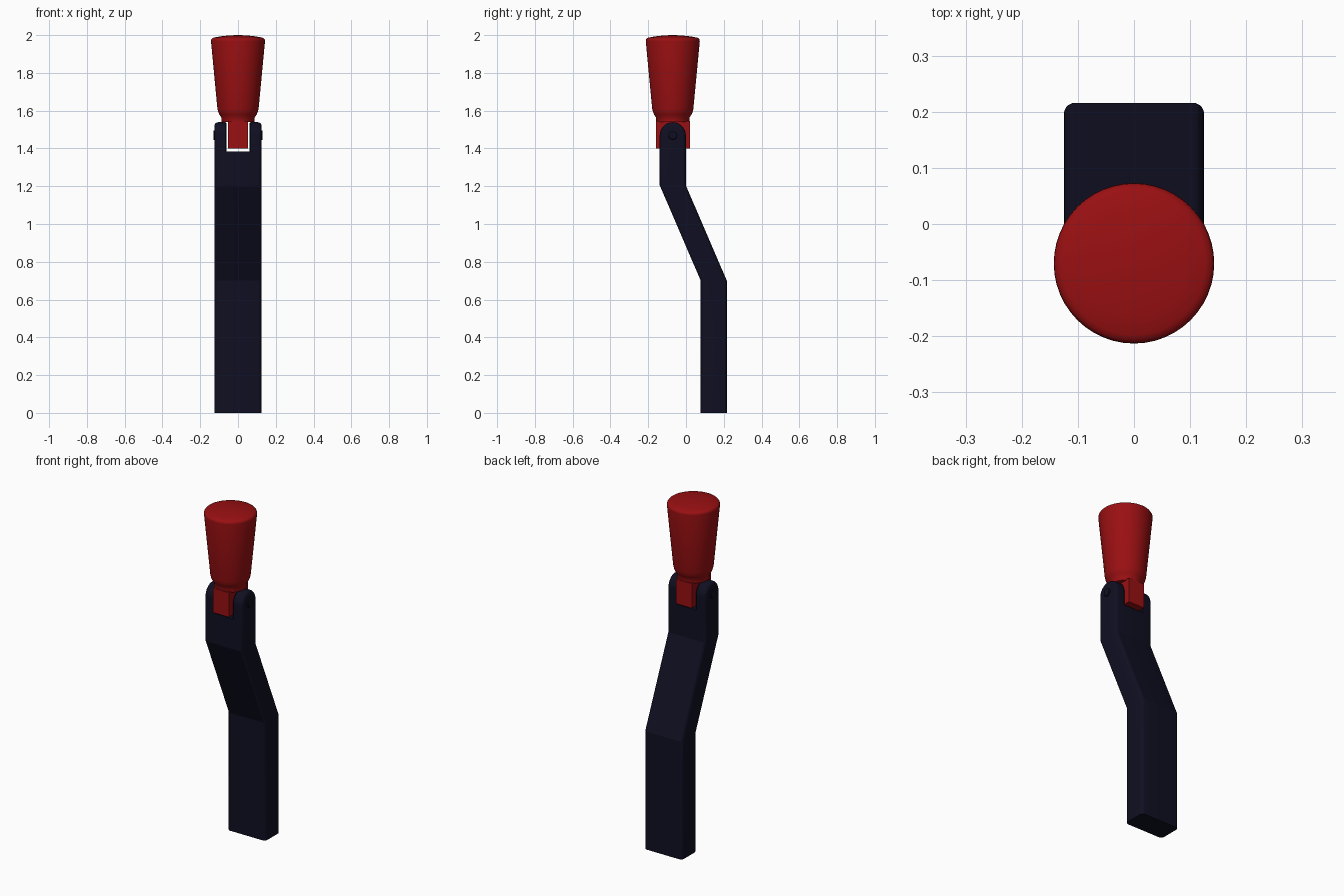
import bpy, bmesh, math
from mathutils import Vector

if "Cube" in bpy.data.objects:
    bpy.data.objects.remove(bpy.data.objects["Cube"])

PIVOT_Y, PIVOT_Z = -0.07, 1.47   # hinge axis of the lever


def material(name, rgb):
    m = bpy.data.materials.new(name)
    m.diffuse_color = (*rgb, 1)
    m.use_nodes = True
    m.node_tree.nodes["Principled BSDF"].inputs["Base Color"].default_value = m.diffuse_color
    return m


NAVY = material("dark navy", (0.0048, 0.0048, 0.016))
RED = material("deep red", (0.32, 0.005, 0.006))


def loft(name, rings, mat, angle=30):
    """Skin a list of closed rings and cap both ends."""
    bm = bmesh.new()
    loops = [[bm.verts.new(p) for p in ring] for ring in rings]
    for a, b in zip(loops, loops[1:]):
        n = len(a)
        for i in range(n):
            j = (i + 1) % n
            bm.faces.new((a[i], a[j], b[j], b[i]))
    bm.faces.new(loops[0])
    bm.faces.new(loops[-1])
    bmesh.ops.recalc_face_normals(bm, faces=bm.faces)
    me = bpy.data.meshes.new(name)
    bm.to_mesh(me)
    bm.free()
    ob = bpy.data.objects.new(name, me)
    bpy.context.collection.objects.link(ob)
    me.materials.append(mat)
    bpy.ops.object.select_all(action='DESELECT')
    ob.select_set(True)
    bpy.context.view_layer.objects.active = ob
    bpy.ops.object.shade_smooth_by_angle(angle=math.radians(angle))
    return ob


def rounded_rect(hx, hy, r, cy, z, seg=5):
    pts = []
    for k, (sx, sy) in enumerate(((1, 1), (-1, 1), (-1, -1), (1, -1))):
        for s in range(seg + 1):
            a = math.pi / 2 * (k + s / seg)
            pts.append(Vector((sx * (hx - r) + r * math.cos(a),
                               cy + sy * (hy - r) + r * math.sin(a), z)))
    return pts


def circle(r, z, n=48):
    return [Vector((r * math.cos(2 * math.pi * i / n),
                    PIVOT_Y + r * math.sin(2 * math.pi * i / n), z)) for i in range(n)]


def arch(x, r, seg=20):
    """Round-topped outline of a fork prong."""
    pts = [Vector((x, PIVOT_Y + r * math.cos(math.pi * i / seg),
                   PIVOT_Z + r * math.sin(math.pi * i / seg))) for i in range(seg + 1)]
    return pts + [Vector((x, PIVOT_Y - r, 1.385)), Vector((x, PIVOT_Y + r, 1.385))]


# Cranked arm
path = [(0.147, 0), (0.147, 0.70), (PIVOT_Y, 1.205), (PIVOT_Y, 1.385)]
loft("arm", [rounded_rect(0.125, 0.069, 0.02, y, z) for y, z in path], NAVY, 20)

# Fork prongs and hinge pin heads
for side, label in ((-1, "left"), (1, "right")):
    rings = [arch(side * 0.06, 0.063), arch(side * 0.067, 0.069)]
    for s in range(6):
        a = math.pi / 2 * s / 5
        rings.append(arch(side * (0.105 + 0.02 * math.sin(a)),
                          0.049 + 0.02 * math.cos(a)))
    loft(label + "_fork_prong", rings, NAVY)
    pin = [[Vector((side * x, PIVOT_Y + r * math.cos(t * math.pi / 12),
                    PIVOT_Z + r * math.sin(t * math.pi / 12))) for t in range(24)]
           for x, r in ((0.115, 0.025), (0.128, 0.025), (0.131, 0.021))]
    loft(label + "_pin_head", pin, NAVY)

# Tang of the handle sitting in the fork
loft("handle_tang", [[Vector((sx * 0.052, PIVOT_Y + sy * 0.09, z))
                      for sx, sy in ((1, 1), (-1, 1), (-1, -1), (1, -1))]
                     for z in (1.40, 1.545)], RED)

# Tapered grip with neck and slightly domed top
profile = [(0.088, 1.54), (0.088, 1.563), (0.098, 1.578), (0.105, 1.593), (0.109, 1.61),
           (0.143, 1.968), (0.142, 1.976), (0.137, 1.983), (0.128, 1.987),
           (0.095, 1.993), (0.05, 1.998), (0.01, 2.0)]
loft("handle_grip", [circle(r, z) for r, z in profile], RED, 40)
